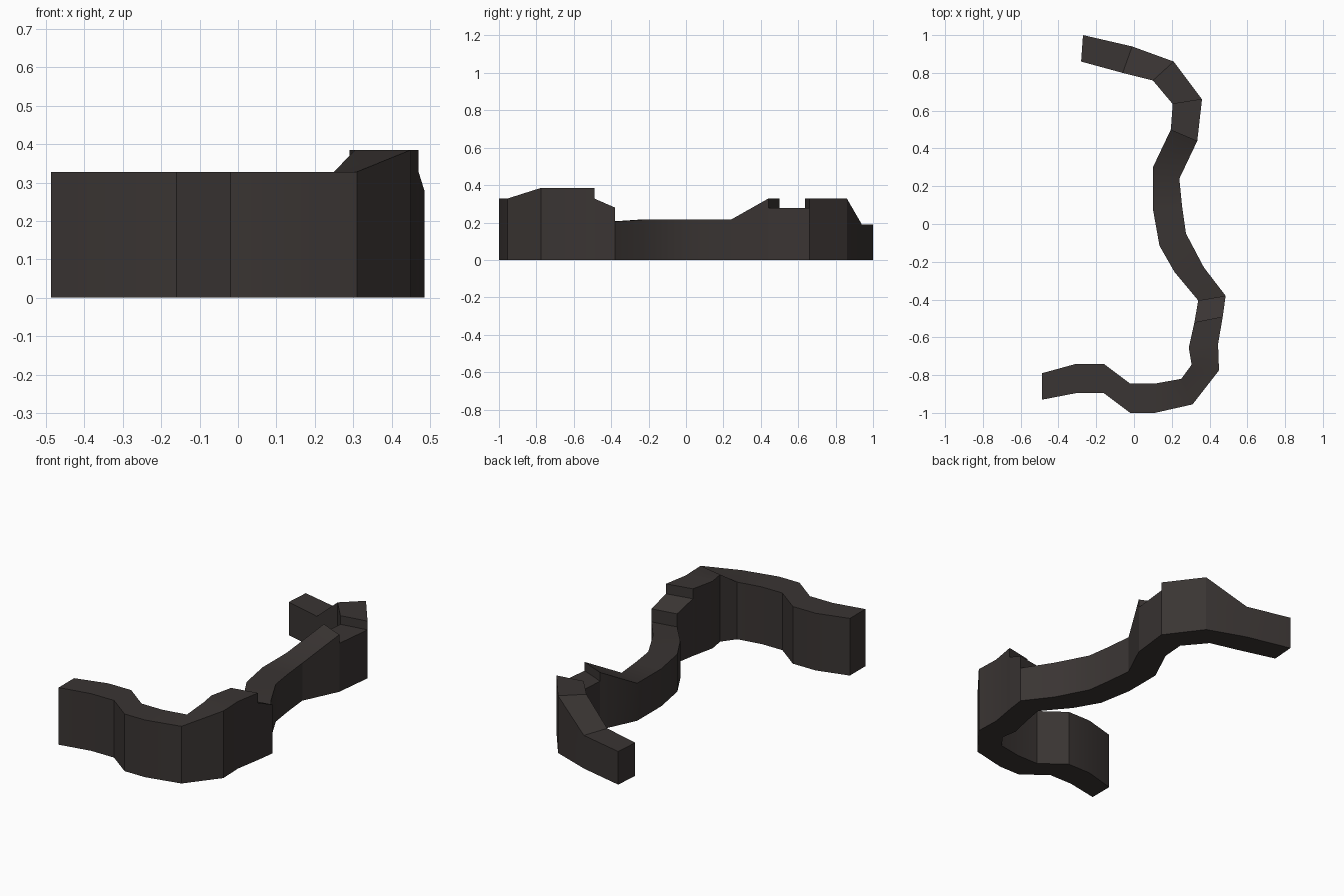
import bpy, bmesh, math

if "Cube" in bpy.data.objects:
    bpy.data.objects.remove(bpy.data.objects["Cube"])

# Plan of the wall, from the back end to the front end: (outer x, y, inner x, y)
PLAN = [
    (-.27, 1.0, -.28, .86), (-.01, .94, -.06, .80), (.21, .86, .10, .76),
    (.36, .66, .205, .635), (.335, .44, .195, .50), (.24, .24, .10, .30),
    (.255, .09, .10, .08), (.275, -.05, .135, -.115), (.37, -.23, .215, -.255),
    (.485, -.38, .34, -.405), (.47, -.49, .32, -.52), (.445, -.635, .29, -.655),
    (.45, -.775, .305, -.745), (.31, -.955, .25, -.82), (.11, -1.0, .11, -.845),
    (-.02, -1.0, -.02, -.845), (-.16, -.895, -.16, -.74),
    (-.305, -.895, -.305, -.74), (-.487, -.93, -.487, -.79),
]
# Top height at the start and end of each span between two plan stations
TOPS = [(.19, .19), (.19, .328), (.328, .328), (.278, .278), (.328, .215)]
TOPS += [(.215, .215)] * 3 + [(.215, .205), (.28, .328)]
TOPS += [(.385, .385)] * 2 + [(.385, .328)] + [(.328, .328)] * 5

stone = bpy.data.materials.new("dark stone")
stone.diffuse_color = (.042, .035, .033, 1)
stone.use_nodes = True
stone.node_tree.nodes["Principled BSDF"].inputs["Base Color"].default_value = stone.diffuse_color

bm = bmesh.new()
cache = {}


def vert(i, side, z):
    """Shared vertex at station i; side 0 is outer, 1 is inner."""
    key = (i, side, z)
    if key not in cache:
        cache[key] = bm.verts.new((*PLAN[i][2 * side:2 * side + 2], z))
    return cache[key]


def face(*corners):
    bm.faces.new([vert(*c) for c in corners])


# Top, bottom and both sides of every span
for i, (a, b) in enumerate(TOPS):
    j = i + 1
    face((i, 0, a), (i, 1, a), (j, 1, b), (j, 0, b))
    face((i, 0, 0), (j, 0, 0), (j, 1, 0), (i, 1, 0))
    face((i, 0, 0), (i, 0, a), (j, 0, b), (j, 0, 0))
    face((i, 1, 0), (j, 1, 0), (j, 1, b), (i, 1, a))

# End caps and the upright faces of the steps
for i in range(len(PLAN)):
    a = TOPS[i - 1][1] if i else 0
    b = TOPS[i][0] if i < len(TOPS) else 0
    if a != b:
        face((i, 0, a), (i, 1, a), (i, 1, b), (i, 0, b))

mesh = bpy.data.meshes.new("winding_wall")
bm.to_mesh(mesh)
bm.free()
mesh.materials.append(stone)
wall = bpy.data.objects.new("winding_wall", mesh)
bpy.context.collection.objects.link(wall)

# Soft shading on gentle bends, sharp edges elsewhere
bpy.context.view_layer.objects.active = wall
wall.select_set(True)
bpy.ops.object.shade_smooth_by_angle(angle=math.radians(30))
